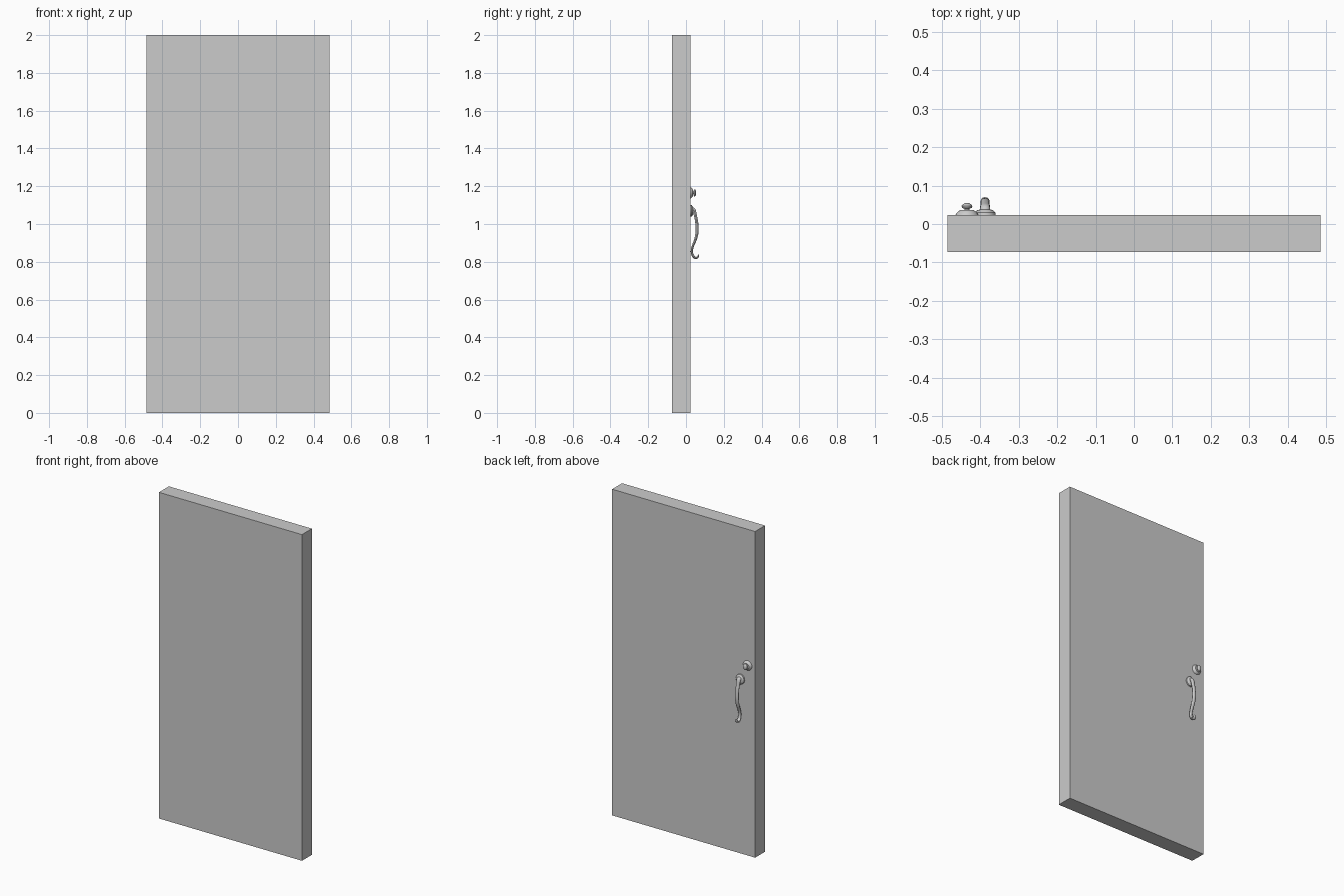
import bpy, bmesh, math
from mathutils import Vector

if "Cube" in bpy.data.objects:
    bpy.data.objects.remove(bpy.data.objects["Cube"])


def finish(name, bm, smooth=True):
    bmesh.ops.recalc_face_normals(bm, faces=bm.faces)
    mesh = bpy.data.meshes.new(name)
    bm.to_mesh(mesh)
    bm.free()
    ob = bpy.data.objects.new(name, mesh)
    bpy.context.collection.objects.link(ob)
    if smooth:
        bpy.ops.object.select_all(action='DESELECT')
        ob.select_set(True)
        bpy.context.view_layer.objects.active = ob
        bpy.ops.object.shade_smooth_by_angle(angle=math.radians(35))
    return ob


def skin(name, rings):
    # Join successive rings of points into a capped tube
    bm = bmesh.new()
    loops = [[bm.verts.new(p) for p in r] for r in rings]
    n = len(loops[0])
    for a, b in zip(loops, loops[1:]):
        for i in range(n):
            j = (i + 1) % n
            bm.faces.new((a[i], a[j], b[j], b[i]))
    bm.faces.new(loops[0])
    bm.faces.new(loops[-1])
    return finish(name, bm)


def turned(name, x, z, profile, sides=20):
    # Profile rows: y, half width, half height
    turns = [2 * math.pi * i / sides for i in range(sides)]
    return skin(name, [[(x + rx * math.cos(t), y, z + rz * math.sin(t))
                        for t in turns] for y, rx, rz in profile])


def spline(points, steps=5):
    # Smooth path through (y, z, half width, half depth)
    pts = [Vector(p) for p in points]
    pts = [2 * pts[0] - pts[1]] + pts + [2 * pts[-1] - pts[-2]]
    out = []
    for a, b, c, d in zip(pts, pts[1:], pts[2:], pts[3:]):
        for i in range(steps):
            t = i / steps
            out.append(0.5 * (2 * b + (c - a) * t + (2 * a - 5 * b + 4 * c - d) * t * t
                              + (3 * b - a - 3 * c + d) * t ** 3))
    return out + [pts[-2]]


# Door slab
bm = bmesh.new()
bmesh.ops.create_cube(bm, size=1)
for v in bm.verts:
    v.co = (v.co.x * 0.97, v.co.y * 0.096 - 0.025, v.co.z * 2 + 1)
finish("door_slab", bm, smooth=False)

# Lock rosette and oval thumb turn above the handle
LOCK_X, LOCK_Z = -0.434, 1.165
turned("lock_rosette", LOCK_X, LOCK_Z,
       [(0.022, 0.030, 0.030), (0.026, 0.029, 0.029), (0.033, 0.022, 0.022), (0.036, 0.018, 0.018)])
turned("lock_turn", LOCK_X, LOCK_Z,
       [(0.034, 0.006, 0.006), (0.040, 0.007, 0.008), (0.042, 0.013, 0.018),
        (0.047, 0.014, 0.019), (0.051, 0.011, 0.015), (0.054, 0.006, 0.008)])

# Handle mounting plate and its boss
PULL_X = -0.387
turned("handle_plate", PULL_X, 1.07,
       [(0.022, 0.028, 0.031), (0.030, 0.027, 0.030), (0.036, 0.020, 0.023), (0.038, 0.013, 0.018)])

# Curved lever hanging down, with an upturned tip
path = spline([(0.028, 1.078, 0.012, 0.012), (0.041, 1.074, 0.013, 0.010),
               (0.050, 1.045, 0.012, 0.008), (0.057, 1.005, 0.011, 0.008),
               (0.059, 0.96, 0.012, 0.008), (0.051, 0.92, 0.011, 0.007),
               (0.037, 0.885, 0.010, 0.006), (0.031, 0.855, 0.009, 0.006),
               (0.038, 0.830, 0.010, 0.006), (0.053, 0.820, 0.012, 0.006),
               (0.064, 0.828, 0.010, 0.005), (0.067, 0.838, 0.004, 0.003)])
rings = []
for i, (y, z, w, d) in enumerate(path):
    a, b = path[max(i - 1, 0)], path[min(i + 1, len(path) - 1)]
    tangent = Vector((0, b[0] - a[0], b[1] - a[1])).normalized()
    normal = Vector((1, 0, 0)).cross(tangent)
    rings.append([Vector((PULL_X + w * math.cos(k * math.pi / 6), y, z))
                  + normal * d * math.sin(k * math.pi / 6) for k in range(12)])
skin("handle_lever", rings)
